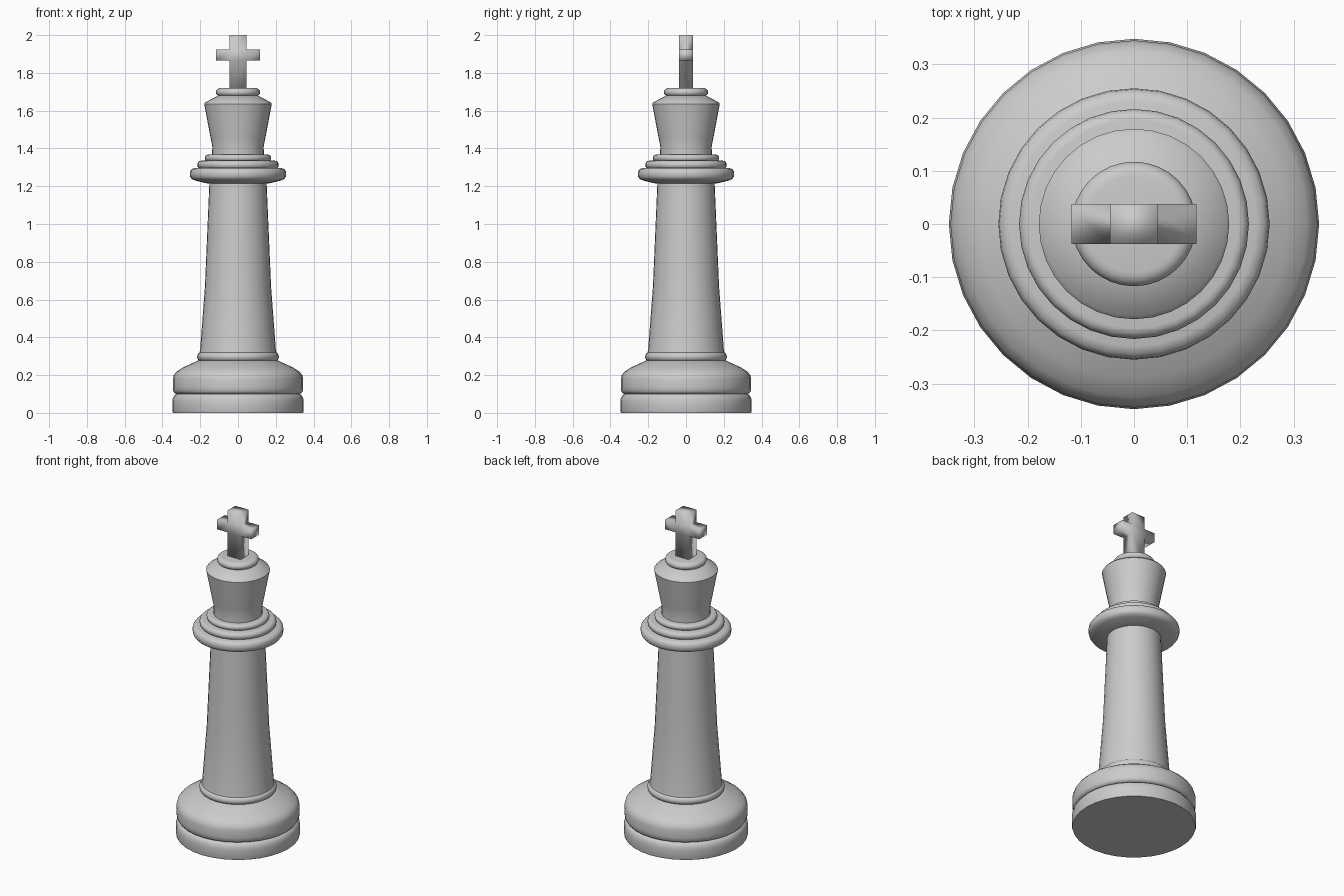
import bpy, bmesh, math

cube = bpy.data.objects.get("Cube")
if cube:
    bpy.data.objects.remove(cube, do_unlink=True)

SIDES = 32
grey = bpy.data.materials.new("light_grey")
grey.use_nodes = True
grey.diffuse_color = (0.6, 0.6, 0.6, 1)
grey.node_tree.nodes["Principled BSDF"].inputs["Base Color"].default_value = (0.6, 0.6, 0.6, 1)


def finish(name, bm, angle):
    bmesh.ops.recalc_face_normals(bm, faces=bm.faces)
    mesh = bpy.data.meshes.new(name)
    bm.to_mesh(mesh)
    bm.free()
    mesh.materials.append(grey)
    obj = bpy.data.objects.new(name, mesh)
    bpy.context.collection.objects.link(obj)
    bpy.ops.object.select_all(action='DESELECT')
    obj.select_set(True)
    bpy.context.view_layer.objects.active = obj
    bpy.ops.object.shade_smooth_by_angle(angle=math.radians(angle))
    return obj


def lathe(name, profile, angle=40):
    """Turn a (radius, height) profile around z and cap both ends."""
    bm = bmesh.new()
    rings = []
    for r, z in profile:
        rings.append([bm.verts.new((r * math.cos(a), r * math.sin(a), z))
                      for a in (math.tau * i / SIDES for i in range(SIDES))])
    for low, high in zip(rings, rings[1:]):
        for i in range(SIDES):
            j = (i + 1) % SIDES
            bm.faces.new((low[i], low[j], high[j], high[i]))
    bm.faces.new(rings[0])
    bm.faces.new(rings[-1])
    return finish(name, bm, angle)


def rounded_disc(name, radius, bottom, top, bulge):
    """Disc whose rim is a half-ellipse of depth bulge."""
    mid, half = (bottom + top) / 2, (top - bottom) / 2
    steps = 8
    angles = [math.pi * (i / steps - 0.5) for i in range(steps + 1)]
    return lathe(name, [(radius - bulge + bulge * math.cos(a), mid + half * math.sin(a))
                        for a in angles])


# Base
lathe("foot_disc", [(0.345, 0), (0.348, 0.01), (0.348, 0.06), (0.345, 0.08),
                    (0.335, 0.095), (0.32, 0.102)])
lathe("base_shoulder", [(0.32, 0.1), (0.335, 0.104), (0.343, 0.115), (0.345, 0.135),
                        (0.345, 0.18), (0.34, 0.2), (0.325, 0.219), (0.29, 0.241),
                        (0.24, 0.264), (0.2, 0.282)])
rounded_disc("column_bead", 0.217, 0.272, 0.322, 0.025)

# Column
lathe("column", [(0.207, 0.3), (0.2, 0.34), (0.175, 0.67), (0.163, 0.95), (0.151, 1.23)])

# Collar
lathe("collar", [(0.14, 1.212), (0.175, 1.217), (0.225, 1.23), (0.245, 1.238),
                 (0.253, 1.25), (0.255, 1.265), (0.253, 1.28), (0.245, 1.291), (0.23, 1.296)])
rounded_disc("collar_middle_ring", 0.216, 1.292, 1.335, 0.02)
rounded_disc("collar_top_ring", 0.176, 1.332, 1.367, 0.016)

# Head
lathe("head", [(0.137, 1.36), (0.136, 1.41), (0.144, 1.45), (0.179, 1.636),
               (0.172, 1.645), (0.1, 1.682)], 30)
rounded_disc("finial_ring", 0.117, 1.675, 1.72, 0.026)

# Cross: one closed shell made from five cells, extruded in depth
xs = (-0.117, -0.045, 0.045, 0.117)
zs = (1.71, 1.865, 1.923, 2.0)
depth = 0.038
bm = bmesh.new()
grid = {}


def point(i, k):
    if (i, k) not in grid:
        grid[i, k] = bm.verts.new((xs[i], -depth, zs[k]))
    return grid[i, k]


for i, k in ((1, 0), (0, 1), (1, 1), (2, 1), (1, 2)):
    bm.faces.new((point(i, k), point(i + 1, k), point(i + 1, k + 1), point(i, k + 1)))
back = bmesh.ops.extrude_face_region(bm, geom=bm.faces[:], use_keep_orig=True)
bmesh.ops.translate(bm, vec=(0, 2 * depth, 0),
                    verts=[g for g in back["geom"] if isinstance(g, bmesh.types.BMVert)])
finish("cross", bm, 180)
